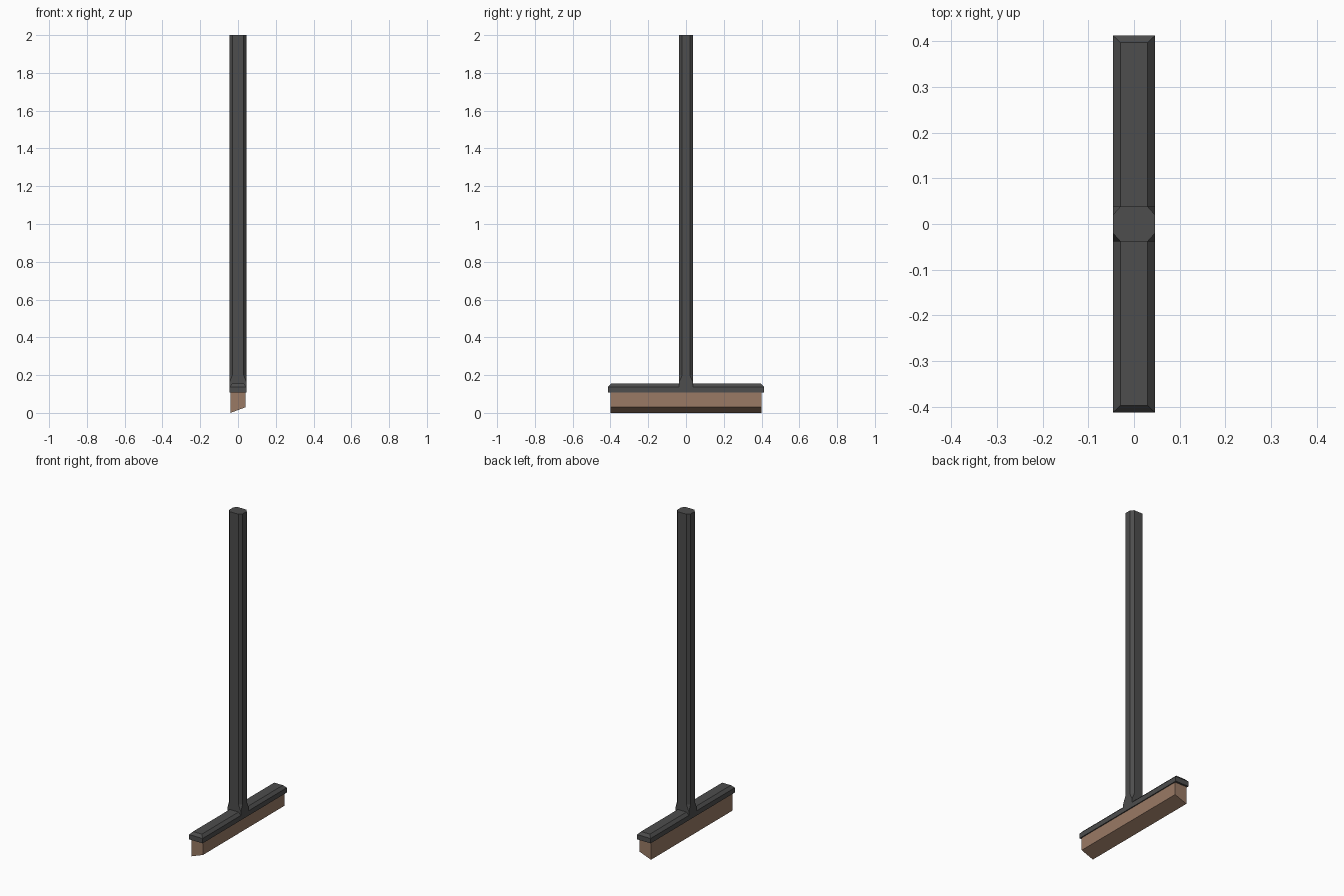
import bpy
import bmesh

if "Cube" in bpy.data.objects:
    bpy.data.objects.remove(bpy.data.objects["Cube"])


def material(name, rgb):
    m = bpy.data.materials.new(name)
    m.diffuse_color = (*rgb, 1)
    m.use_nodes = True
    m.node_tree.nodes["Principled BSDF"].inputs["Base Color"].default_value = m.diffuse_color
    return m


GREY = material("dark grey", (0.075, 0.075, 0.075))
TAN = material("tan bristle", (0.32, 0.195, 0.13))


def loft(name, rings, mat):
    """Skin a closed solid through rings of equal point count."""
    bm = bmesh.new()
    loops = [[bm.verts.new(p) for p in ring] for ring in rings]
    n = len(loops[0])
    for a, b in zip(loops, loops[1:]):
        for i in range(n):
            j = (i + 1) % n
            bm.faces.new((a[i], a[j], b[j], b[i]))
    bm.faces.new(loops[0][::-1])
    bm.faces.new(loops[-1])
    bmesh.ops.remove_doubles(bm, verts=bm.verts, dist=1e-5)
    bmesh.ops.recalc_face_normals(bm, faces=bm.faces)
    me = bpy.data.meshes.new(name)
    bm.to_mesh(me)
    bm.free()
    me.materials.append(mat)
    ob = bpy.data.objects.new(name, me)
    bpy.context.collection.objects.link(ob)
    return ob


def rect(x, y, z):
    return [(-x, -y, z), (x, -y, z), (x, y, z), (-x, y, z)]


def octagon(x, y, z, cx, cy):
    return [(-x + cx, -y, z), (x - cx, -y, z), (x, -y + cy, z), (x, y - cy, z),
            (x - cx, y, z), (-x + cx, y, z), (-x, y - cy, z), (-x, -y + cy, z)]


# handle: square socket blending into a chamfered pole
X, Y = 0.046, 0.038
loft("handle", [octagon(X, Y, 0.125, 0, 0), octagon(X, Y, 0.16, 0, 0),
                octagon(X, Y, 0.2, 0.016, 0.018), octagon(X, Y, 2.0, 0.016, 0.018)], GREY)

# head: long bar with a bevelled top
loft("brush_head", [rect(0.046, 0.412, 0.108), rect(0.046, 0.412, 0.138),
                    rect(0.03, 0.397, 0.155)], GREY)

# bristles: block with a slanted underside
bottom = [(x, y, 0.0 if x < 0 else 0.03) for x, y, z in rect(0.04, 0.4, 0)]
loft("bristles", [bottom, rect(0.04, 0.4, 0.11)], TAN)
